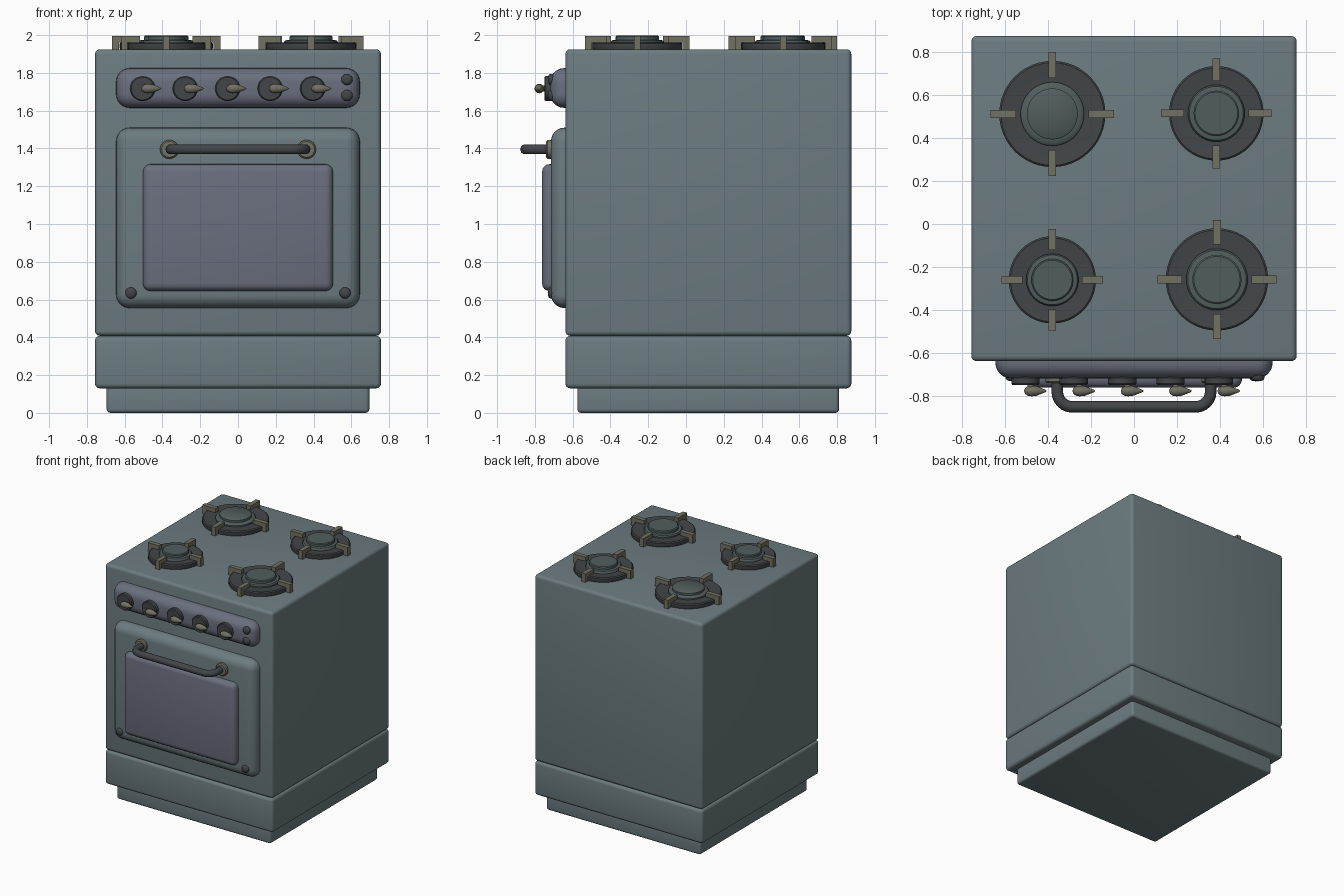
import bpy, bmesh, math
from mathutils import Matrix, Vector

if "Cube" in bpy.data.objects:
    bpy.data.objects.remove(bpy.data.objects["Cube"])


def material(name, rgb):
    m = bpy.data.materials.new(name)
    m.diffuse_color = (*rgb, 1)
    m.use_nodes = True
    m.node_tree.nodes["Principled BSDF"].inputs["Base Color"].default_value = m.diffuse_color
    return m


ENAMEL = material("enamel", (0.15, 0.20, 0.215))
PANEL = material("panel", (0.145, 0.16, 0.21))
DARK = material("dark_iron", (0.055, 0.06, 0.065))
CAP = material("burner_cap", (0.085, 0.11, 0.11))
BRASS = material("brass", (0.17, 0.165, 0.125))


def finish(bm, name, mat, angle=40):
    bmesh.ops.recalc_face_normals(bm, faces=bm.faces)
    me = bpy.data.meshes.new(name)
    bm.to_mesh(me)
    bm.free()
    ob = bpy.data.objects.new(name, me)
    bpy.context.collection.objects.link(ob)
    me.materials.append(mat)
    bpy.ops.object.select_all(action='DESELECT')
    ob.select_set(True)
    bpy.context.view_layer.objects.active = ob
    bpy.ops.object.shade_smooth_by_angle(angle=math.radians(angle))
    return ob


def add_box(bm, lo, hi):
    lo, hi = Vector(lo), Vector(hi)
    mat = Matrix.Translation((lo + hi) / 2) @ Matrix.Diagonal((*(hi - lo), 1))
    return bmesh.ops.create_cube(bm, size=1, matrix=mat)


def rounded_box(name, lo, hi, radius, mat, seg=4):
    bm = bmesh.new()
    add_box(bm, lo, hi)
    bmesh.ops.bevel(bm, geom=bm.edges[:], offset=radius, segments=seg,
                    profile=0.5, affect='EDGES')
    return finish(bm, name, mat)


def lathe(name, profile, pos, axis, mat, steps=32):
    """Revolve (radius, height) points about the given axis."""
    bm = bmesh.new()
    vs = [bm.verts.new((r, 0, h)) for r, h in profile]
    es = [bm.edges.new(p) for p in zip(vs, vs[1:])]
    bmesh.ops.spin(bm, geom=vs + es, cent=(0, 0, 0), axis=(0, 0, 1),
                   angle=math.tau, steps=steps)
    bmesh.ops.remove_doubles(bm, verts=bm.verts, dist=1e-5)
    rot = Vector((0, 0, 1)).rotation_difference(Vector(axis)).to_matrix().to_4x4()
    bmesh.ops.transform(bm, verts=bm.verts, matrix=Matrix.Translation(pos) @ rot)
    return finish(bm, name, mat)


FRONT = (0, -1, 0)

# Cabinet
rounded_box("plinth", (-0.695, -0.575, 0), (0.695, 0.81, 0.15), 0.02, ENAMEL)
rounded_box("drawer", (-0.757, -0.638, 0.13), (0.757, 0.875, 0.408), 0.025, ENAMEL)
rounded_box("body", (-0.757, -0.638, 0.408), (0.757, 0.875, 1.925), 0.025, ENAMEL)

# Front panels
rounded_box("control_panel", (-0.645, -0.718, 1.615), (0.645, -0.56, 1.825), 0.072, PANEL, 6)
rounded_box("oven_door", (-0.645, -0.715, 0.555), (0.645, -0.56, 1.51), 0.072, ENAMEL, 6)
rounded_box("oven_window", (-0.503, -0.762, 0.645), (0.503, -0.67, 1.317), 0.04, PANEL)

# Knobs with teardrop pointers
for i in range(5):
    x = -0.505 + 0.225 * i
    lathe("knob", [(0, 0), (0.055, 0), (0.066, 0.012), (0.066, 0.038), (0.06, 0.045), (0, 0.045)],
          (x, -0.705, 1.717), FRONT, DARK)
    lathe("pointer_stem", [(0, 0), (0.015, 0), (0.015, 0.035), (0, 0.035)],
          (x + 0.025, -0.74, 1.717), FRONT, BRASS, 12)
    lathe("pointer", [(0, 0), (0.014, 0.005), (0.023, 0.02), (0.025, 0.035), (0.022, 0.06),
                      (0.012, 0.085), (0.006, 0.1), (0, 0.107)],
          (x - 0.007, -0.777, 1.717), (1, 0, 0), BRASS, 16)

# Small buttons and door screws
button = [(0, 0), (0.03, 0), (0.03, 0.02), (0.025, 0.028), (0.013, 0.033), (0, 0.034)]
for x, z in ((0.577, 1.765), (0.577, 1.68), (0.567, 0.635), (-0.567, 0.635)):
    lathe("button", button, (x, -0.698, z), FRONT, DARK, 20)

# Oven handle
half, y0, y1, r = 0.357, -0.71, -0.851, 0.07
arc = [math.radians(a) for a in range(0, 91, 15)]
right = [(half, y0)] + [(half - r + r * math.cos(a), y1 + r - r * math.sin(a)) for a in arc]
path = right + [(-x, y) for x, y in reversed(right)]
cu = bpy.data.curves.new("handle_path", 'CURVE')
cu.dimensions = '3D'
cu.bevel_depth = 0.027
cu.bevel_resolution = 3
sp = cu.splines.new('POLY')
sp.points.add(len(path) - 1)
for p, (x, y) in zip(sp.points, path):
    p.co = (x, y, 1.395, 1)
sp.use_smooth = True
handle = bpy.data.objects.new("oven_handle", cu)
bpy.context.collection.objects.link(handle)
cu.materials.append(DARK)
bpy.ops.object.select_all(action='DESELECT')
handle.select_set(True)
bpy.context.view_layer.objects.active = handle
bpy.ops.object.convert(target='MESH')
for s in (-1, 1):
    lathe("handle_mount", [(0, 0), (0.05, 0), (0.05, 0.03), (0.042, 0.038), (0, 0.038)],
          (s * 0.363, -0.702, 1.395), FRONT, BRASS, 24)

# Hob burners: ring, cap and four L-shaped supports
for bx, by, R in ((-0.38, 0.512, 0.247), (0.383, 0.515, 0.22),
                  (-0.38, -0.26, 0.203), (0.386, -0.258, 0.238)):
    lathe("burner_ring", [(0, 0), (R - 0.005, 0), (R, 0.01), (R, 0.035), (R - 0.008, 0.042),
                          (0.6 * R, 0.034), (0, 0.034)], (bx, by, 1.92), (0, 0, 1), DARK, 48)
    lathe("burner_cap", [(0, 0), (0.6 * R, 0), (0.6 * R, 0.022), (0.57 * R, 0.03), (0.48 * R, 0.033),
                         (0.48 * R, 0.05), (0.45 * R, 0.056), (0, 0.056)],
          (bx, by, 1.942), (0, 0, 1), CAP, 40)
    bm = bmesh.new()
    for k in range(4):
        n = len(bm.verts)
        w = 0.018
        outline = [(0.68 * R, 1.962), (R + 0.002, 1.962), (R + 0.002, 1.92), (1.165 * R, 1.92),
                   (1.165 * R, 1.995), (0.68 * R, 1.995)]
        f = bm.faces.new([bm.verts.new((d, -w, z)) for d, z in outline])
        ext = bmesh.ops.extrude_face_region(bm, geom=[f], use_keep_orig=True)
        top = [g for g in ext["geom"] if isinstance(g, bmesh.types.BMVert)]
        bmesh.ops.translate(bm, verts=top, vec=(0, 2 * w, 0))
        bm.verts.ensure_lookup_table()
        bmesh.ops.transform(bm, verts=bm.verts[n:], matrix=Matrix.Translation((bx, by, 0))
                            @ Matrix.Rotation(k * math.pi / 2, 4, 'Z'))
    finish(bm, "pan_support", BRASS, 30)
